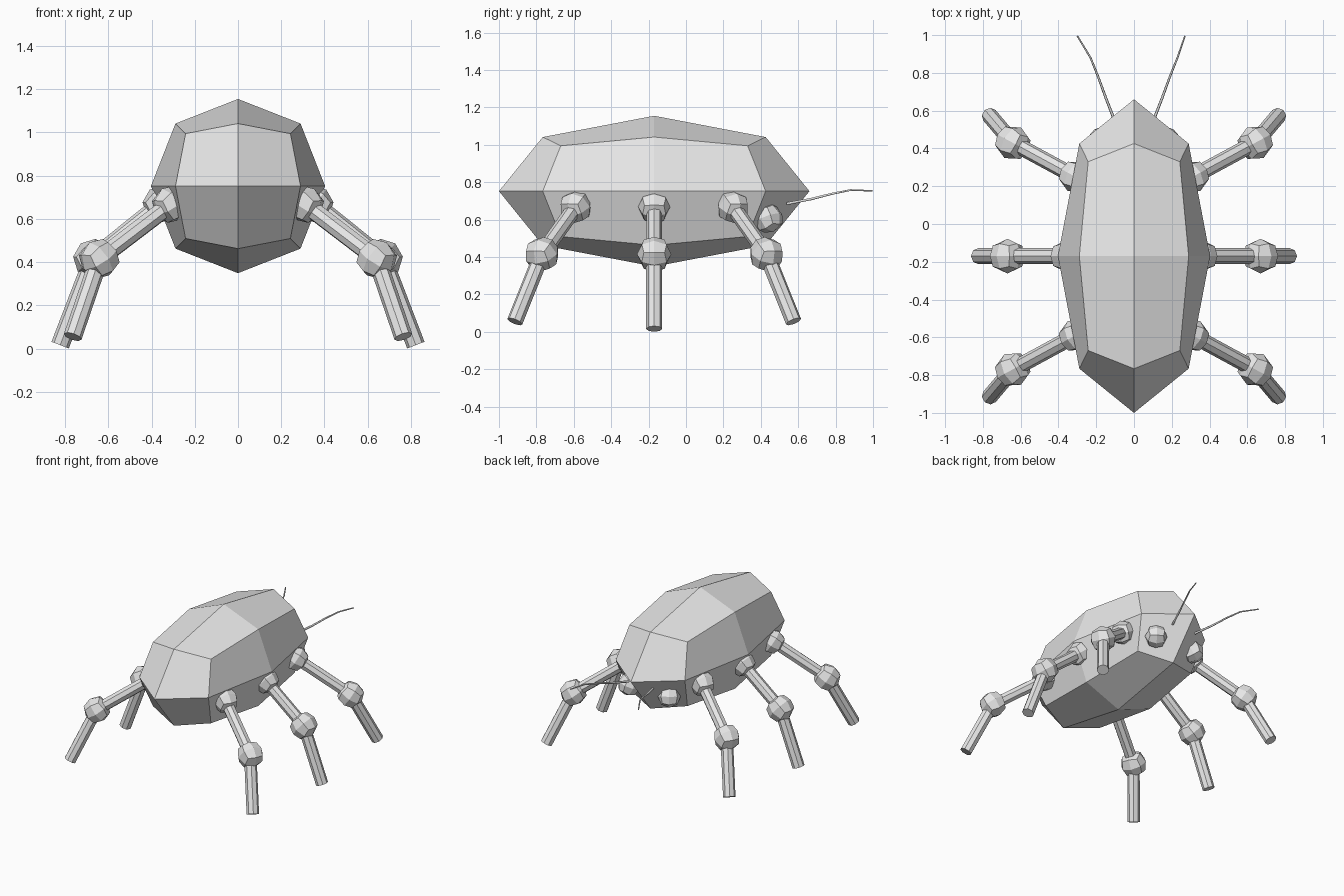
import bpy, bmesh
from mathutils import Vector, Matrix

if "Cube" in bpy.data.objects:
    bpy.data.objects.remove(bpy.data.objects["Cube"])

mat = bpy.data.materials.new("plain_grey")
mat.diffuse_color = (0.8, 0.8, 0.8, 1)
mat.use_nodes = True
mat.node_tree.nodes["Principled BSDF"].inputs["Base Color"].default_value = mat.diffuse_color


def finish(name, bm):
    bmesh.ops.recalc_face_normals(bm, faces=bm.faces)
    me = bpy.data.meshes.new(name)
    bm.to_mesh(me)
    bm.free()
    me.materials.append(mat)
    ob = bpy.data.objects.new(name, me)
    bpy.context.collection.objects.link(ob)
    return ob


def cube_ball(name, centre, radii, rot=Matrix.Identity(4)):
    """Cube cut once per side and rounded to 24 flat quads."""
    bm = bmesh.new()
    bmesh.ops.create_cube(bm, size=2)
    bmesh.ops.subdivide_edges(bm, edges=bm.edges[:], cuts=1, use_grid_fill=True)
    factor = {1: 1.0, 2: 0.718, 3: 0.602}
    for v in bm.verts:
        v.co *= factor[sum(abs(c) > 0.5 for c in v.co)]
    bm.transform(Matrix.Translation(centre) @ rot @ Matrix.Diagonal((*radii, 1)))
    return finish(name, bm)


def rod(name, a, b, r):
    """Eight-sided rod from a to b."""
    a, b = Vector(a), Vector(b)
    d = b - a
    bm = bmesh.new()
    bmesh.ops.create_cone(bm, cap_ends=True, segments=8, radius1=r, radius2=r, depth=d.length)
    bm.transform(Matrix.Translation((a + b) / 2) @ d.to_track_quat('Z', 'Y').to_matrix().to_4x4())
    return finish(name, bm)


# Body shell
cube_ball("body", (0, -0.17, 0.752), (0.403, 0.83, 0.403))

# Legs: hip, knee and foot points relative to the body's middle line
MID_Y = -0.17
legs = {
    "middle": ((0.355, 0, 0.668), (0.67, 0, 0.415), (0.823, 0, 0.016)),
    "rear": ((0.31, 0.42, 0.668), (0.642, 0.60, 0.415), (0.765, 0.745, 0.055)),
}
legs["front"] = legs["rear"]
for side, sx in (("right", 1), ("left", -1)):
    for pos, pts in legs.items():
        sy = -1 if pos == "front" else 1
        hip, knee, foot = (Vector((x * sx, MID_Y + y * sy, z)) for x, y, z in pts)
        rot = (knee - hip).to_track_quat('X', 'Z').to_matrix().to_4x4()
        tag = f"{pos}_{side}"
        cube_ball("hip_joint_" + tag, hip, (0.086,) * 3, rot)
        cube_ball("knee_joint_" + tag, knee, (0.092,) * 3, rot)
        rod("upper_leg_" + tag, hip, knee, 0.042)
        rod("lower_leg_" + tag, knee, foot, 0.043)

    # Eye set into the lower head
    turn = Matrix.Rotation(sx * -0.6, 4, 'Z') @ Matrix.Rotation(0.4, 4, 'X')
    cube_ball("eye_" + side, (0.168 * sx, 0.44, 0.605), (0.078,) * 3, turn)

    # Feeler: thin tapering curve
    cu = bpy.data.curves.new("feeler_" + side, 'CURVE')
    cu.dimensions = '3D'
    cu.bevel_depth = 0.008
    cu.bevel_resolution = 1
    cu.use_fill_caps = True
    tip = 0.27 if sx > 0 else 0.30
    path = [(0.10, 0.54, 0.685), (0.15, 0.67, 0.71), (0.19, 0.78, 0.738),
            (0.23, 0.88, 0.758), (tip, 0.996, 0.754)]
    sp = cu.splines.new('POLY')
    sp.points.add(len(path) - 1)
    for i, (p, (x, y, z)) in enumerate(zip(sp.points, path)):
        p.co = (x * sx, y, z, 1)
        p.radius = 1 - 0.12 * i
    cu.materials.append(mat)
    bpy.context.collection.objects.link(bpy.data.objects.new("feeler_" + side, cu))
